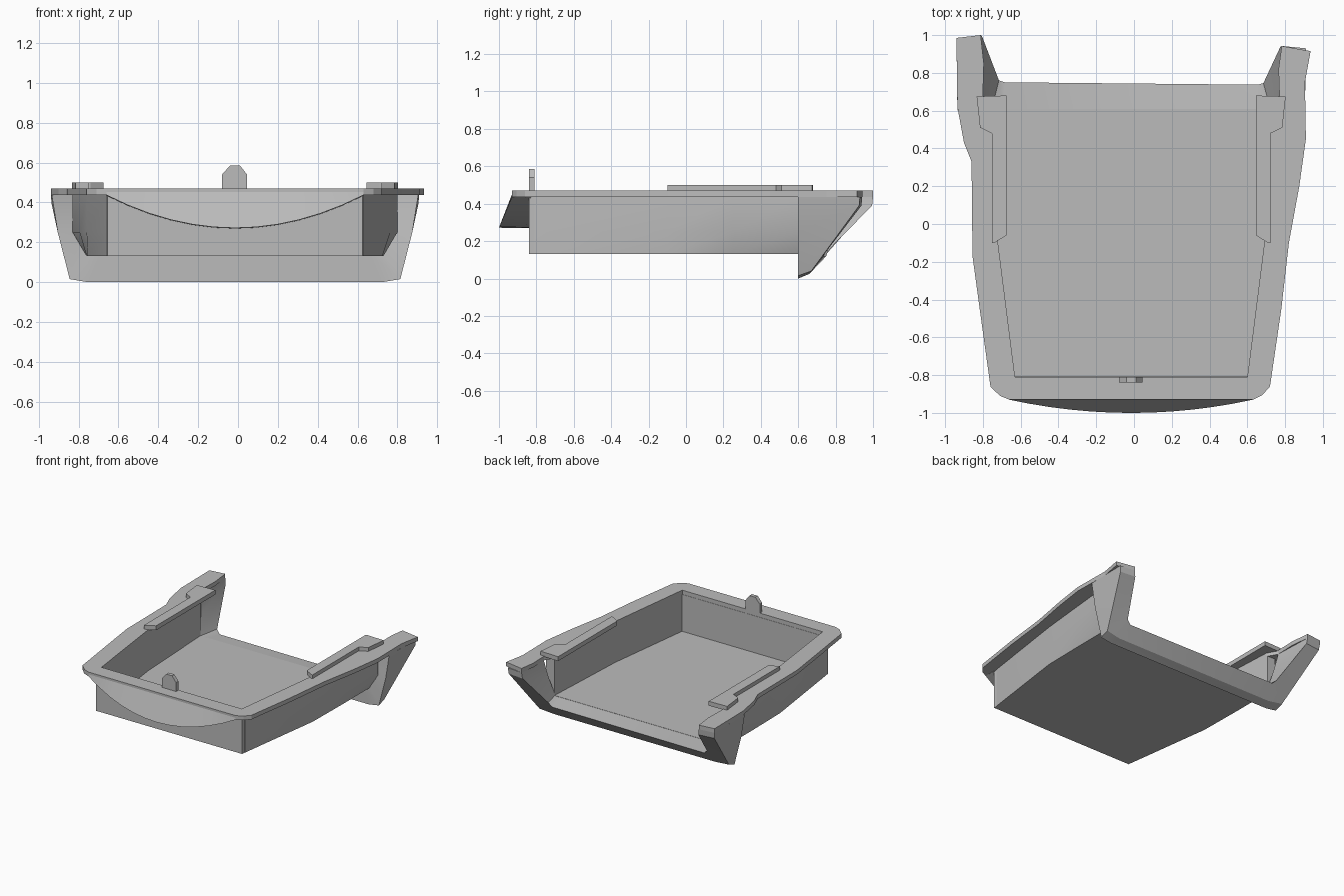
import bpy, bmesh, math

cube = bpy.data.objects.get("Cube")
if cube:
    bpy.data.objects.remove(cube, do_unlink=True)

grey = bpy.data.materials.new("mid_grey")
grey.use_nodes = True
grey.diffuse_color = (0.5, 0.5, 0.5, 1)
grey.node_tree.nodes["Principled BSDF"].inputs["Base Color"].default_value = grey.diffuse_color

CENTRE = -0.015   # middle of the tray in x
RIM_LOW, RIM_TOP = 0.437, 0.47
FLOOR, BASE = 0.145, 0.13
EAR_START = 0.68


def finish(name, bm, smooth=False):
    bmesh.ops.remove_doubles(bm, verts=bm.verts, dist=0.0001)
    bmesh.ops.recalc_face_normals(bm, faces=bm.faces)
    mesh = bpy.data.meshes.new(name)
    bm.to_mesh(mesh)
    bm.free()
    mesh.materials.append(grey)
    obj = bpy.data.objects.new(name, mesh)
    bpy.context.collection.objects.link(obj)
    if smooth:
        bpy.ops.object.select_all(action="DESELECT")
        obj.select_set(True)
        bpy.context.view_layer.objects.active = obj
        bpy.ops.object.shade_smooth_by_angle(angle=math.radians(25))
    return obj


def prism(name, outline, low, high):
    """Flat plate: an xy outline raised from low to high."""
    bm = bmesh.new()
    face = bm.faces.new([bm.verts.new((x, y, low)) for x, y in outline])
    extruded = bmesh.ops.extrude_face_region(bm, geom=[face], use_keep_orig=True)
    for v in extruded["geom"]:
        if isinstance(v, bmesh.types.BMVert):
            v.co.z = high
    return finish(name, bm)


def loft(name, rings, smooth=False):
    """Skin closed rings of equal length and cap both ends."""
    bm = bmesh.new()
    rows = [[bm.verts.new(p) for p in ring] for ring in rings]
    for a, b in zip(rows, rows[1:]):
        for i in range(len(a)):
            j = (i + 1) % len(a)
            bm.faces.new((a[i], a[j], b[j], b[i]))
    bm.faces.new(rows[0])
    bm.faces.new(rows[-1])
    return finish(name, bm, smooth)


def place(side, half, y):
    """Half-width to x; the ear on the left is a little shorter."""
    if side > 0 and y > EAR_START:
        y = EAR_START + (y - EAR_START) * 0.82
    return CENTRE + side * half, y


# Rim: open U-shaped plate with two ears at the back
right_edge = [(-0.94, 0.985), (-0.935, 0.62), (-0.9, 0.43), (-0.86, 0.33),
              (-0.855, -0.17), (-0.81, -0.5), (-0.76, -0.86), (-0.71, -0.91), (-0.66, -0.93)]
left_edge = [(0.63, -0.93), (0.68, -0.905), (0.72, -0.86), (0.78, -0.45), (0.82, -0.1),
             (0.875, 0.2), (0.91, 0.45), (0.905, 0.75), (0.935, 0.915)]
inner_half = [(0.797, 1.0), (0.78, 0.85), (0.785, EAR_START), (0.74, 0.6),
              (0.705, -0.1), (0.615, -0.81)]
rim = right_edge + left_edge
rim += [place(1, h, y) for h, y in inner_half]
rim += [place(-1, h, y) for h, y in reversed(inner_half)]
prism("rim", rim, RIM_LOW, RIM_TOP)

# Tray body: side walls and floor, flaring towards the back
rings = []
for y, bottom, top, inner in [(-0.81, 0.643, 0.643, 0.615), (-0.1, 0.74, 0.745, 0.705),
                              (0.25, 0.745, 0.78, 0.722), (0.61, 0.745, 0.815, 0.74)]:
    half = [(top, RIM_LOW), (top, 0.25), (bottom, BASE)]
    inside = [(inner, FLOOR), (inner, RIM_LOW)]
    ring = [(CENTRE - h, y, z) for h, z in half]
    ring += [(CENTRE + h, y, z) for h, z in reversed(half)]
    ring += [(CENTRE + h, y, z) for h, z in reversed(inside)]
    ring += [(CENTRE - h, y, z) for h, z in inside]
    rings.append(ring)
loft("tray_body", rings, smooth=True)
front = [(CENTRE + s * 0.64, y) for s, y in ((-1, -0.84), (1, -0.84), (1, -0.808), (-1, -0.808))]
prism("front_wall", front, BASE, RIM_LOW)

# Back flange: U-shaped collar, each ring going front, outer back, inner back, inner front
collar = [
    [(0.92, 0.6, RIM_LOW), (0.925, 0.985, RIM_LOW), (0.797, 1.0, RIM_LOW), (0.785, EAR_START, RIM_LOW)],
    [(0.89, 0.6, 0.25), (0.92, 0.98, 0.39), (0.79, 0.995, 0.39), (0.765, 0.65, 0.3)],
    [(0.83, 0.6, 0.015), (0.83, 0.67, 0.04), (0.7, 0.76, 0.15), (0.74, 0.6, FLOOR)],
    [(0.74, 0.6, 0.0), (0.71, 0.66, 0.025), (0.67, 0.75, 0.12), (0.68, 0.6, FLOOR)],
]


def collar_ring(side, ring):
    return [(*place(side, h, y), z) for h, y, z in ring]


loft("back_flange", [collar_ring(-1, r) for r in collar]
     + [collar_ring(1, r) for r in reversed(collar)], smooth=True)

# Front lip: curved apron hanging below the rim
rings = []
steps = 12
for i in range(steps + 1):
    t = 2 * i / steps - 1
    x = CENTRE + 0.645 * t
    drop = 1.002 - t * t
    low = RIM_LOW - 0.165 * drop
    rings.append([(x, -0.93, RIM_LOW + 0.015), (x, -0.93 - 0.07 * drop, low),
                  (x, -0.83, low - 0.003), (x, -0.83, RIM_LOW + 0.015)])
loft("front_lip", rings, smooth=True)

# Raised guide rails on the side rims
rail = [(0.665, -0.06), (0.7, -0.1), (0.738, -0.1), (0.738, 0.48), (0.8, 0.51),
        (0.818, 0.675), (0.66, 0.68)]
rail[0:2] = [(0.66, -0.06), (0.725, -0.1)]
for side, name in ((-1, "right_rail"), (1, "left_rail")):
    prism(name, [place(side, h, y) for h, y in rail], RIM_TOP - 0.005, 0.5)

# Front latch tab with chamfered top
tab = [(-0.08, 0.46), (-0.08, 0.54), (-0.04, 0.585), (0.01, 0.585), (0.045, 0.54), (0.045, 0.46)]
loft("latch_tab", [[(x, y, z) for x, z in tab] for y in (-0.84, -0.81)])
